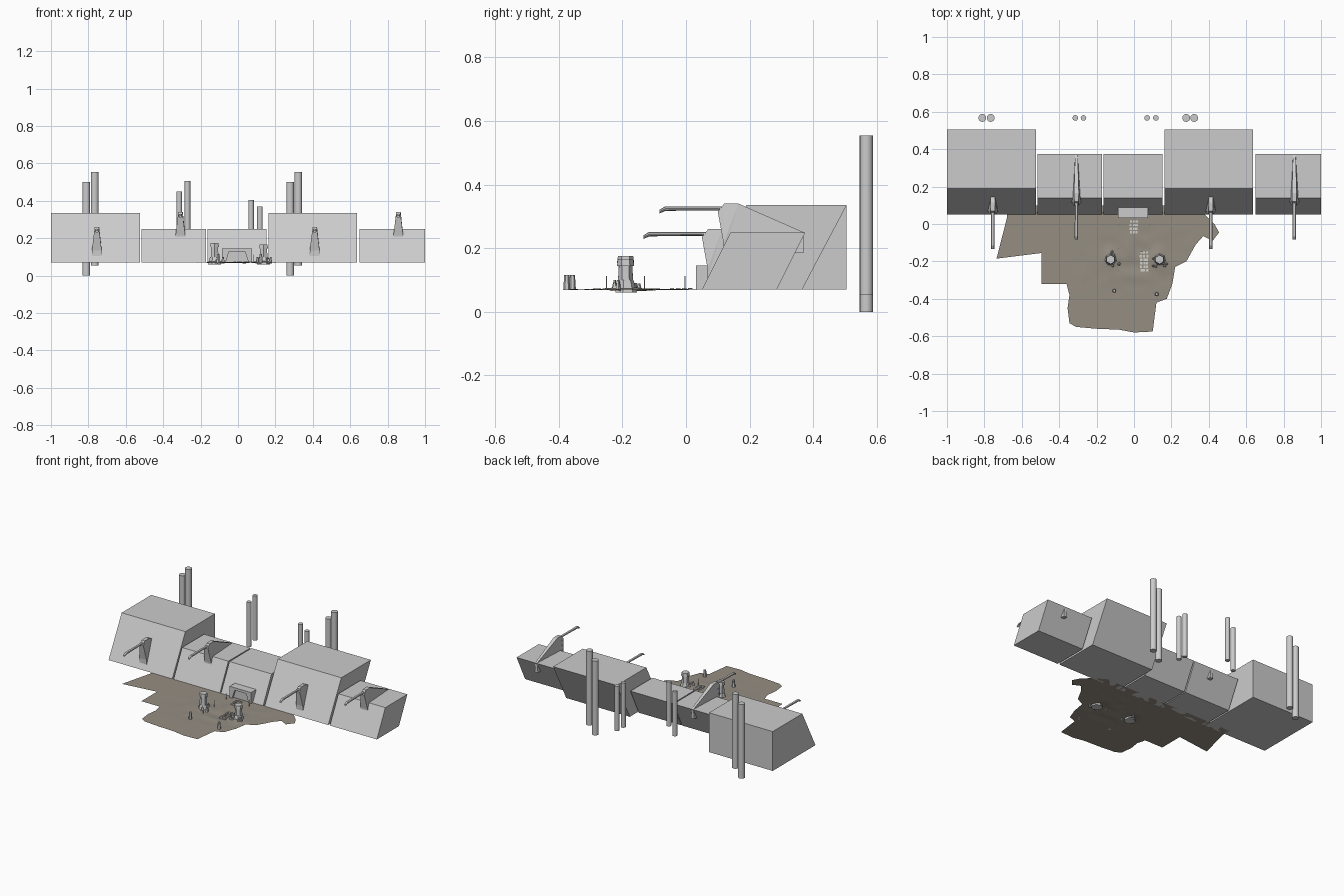
import bpy, bmesh, math, random
from mathutils import Vector, noise

if "Cube" in bpy.data.objects:
    bpy.data.objects.remove(bpy.data.objects["Cube"])

random.seed(4)
BASE = 0.07


def make(name, bm, mat=None):
    bmesh.ops.recalc_face_normals(bm, faces=bm.faces)
    me = bpy.data.meshes.new(name)
    bm.to_mesh(me)
    bm.free()
    ob = bpy.data.objects.new(name, me)
    bpy.context.collection.objects.link(ob)
    if mat:
        me.materials.append(mat)
    return ob


def colour(name, rgb):
    m = bpy.data.materials.new(name)
    m.diffuse_color = (*rgb, 1)
    m.use_nodes = True
    m.node_tree.nodes["Principled BSDF"].inputs["Base Color"].default_value = m.diffuse_color
    return m


def side_profile(name, pts, x, mat=None):
    """Closed (y, z, half width) outline, mirrored about x."""
    bm = bmesh.new()
    left = [bm.verts.new((x - w, y, z)) for y, z, w in pts]
    right = [bm.verts.new((x + w, y, z)) for y, z, w in pts]
    caps = [bm.faces.new(left), bm.faces.new(right)]
    n = len(pts)
    for i in range(n):
        j = (i + 1) % n
        bm.faces.new((left[i], left[j], right[j], right[i]))
    bmesh.ops.triangulate(bm, faces=caps)
    return make(name, bm, mat)


def cylinder(name, x, y, z0, z1, r0, r1=None, sides=16, smooth=True):
    bm = bmesh.new()
    bmesh.ops.create_cone(bm, cap_ends=True, segments=sides, radius1=r0,
                          radius2=r0 if r1 is None else r1, depth=z1 - z0)
    bmesh.ops.translate(bm, verts=bm.verts, vec=(x, y, (z0 + z1) / 2))
    for f in bm.faces:
        f.smooth = smooth and len(f.verts) == 4
    return make(name, bm)


# Five slanted bunker blocks: x range, height, depth, front lean, back lean
BIG, SMALL = (0.335, 0.315, 0.14), (0.25, 0.235, 0.09)
for name, x0, x1, (top, depth, lean), straight in (
        ("bunker_far_left", -1.0, -0.525, BIG, True),
        ("bunker_left", -0.515, -0.17, SMALL, False),
        ("bunker_centre", -0.162, 0.152, SMALL, False),
        ("bunker_right", 0.163, 0.637, BIG, False),
        ("bunker_far_right", 0.65, 1.0, SMALL, False)):
    w = (x1 - x0) / 2
    back = 0.05 + depth + lean
    side_profile(name, [(0.05, BASE, w), (0.05 + lean, top, w), (back, top, w),
                        (back if straight else 0.05 + depth, BASE, w)], (x0 + x1) / 2)

# Gun turrets, the low ones set into the tall bunkers
for i, (x, dy, dz) in enumerate(((-0.755, -0.05, -0.08), (-0.308, 0, 0),
                                 (0.41, -0.05, -0.08), (0.857, 0, 0))):
    shell = [(0.118, 0.185, 0.027), (0.118, 0.215, 0.026), (0.10, 0.315, 0.014),
             (0.12, 0.34, 0.011), (0.165, 0.34, 0.013), (0.37, 0.25, 0.007),
             (0.37, 0.185, 0.012)]
    side_profile(f"turret_{i}", [(y + dy, z + dz, w) for y, z, w in shell], x)
    # Barrel with drooping muzzle, eight sided
    bm = bmesh.new()
    rings = []
    for y, z, r in ((-0.083, 0.315, 0.006), (-0.066, 0.324, 0.007), (0.04, 0.325, 0.006),
                    (0.10, 0.325, 0.006), (0.125, 0.322, 0.009)):
        rings.append([bm.verts.new((x + 1.4 * r * math.cos(a * math.pi / 4), y + dy,
                                    z + dz + r * math.sin(a * math.pi / 4))) for a in range(8)])
    for a, b in zip(rings, rings[1:]):
        for k in range(8):
            bm.faces.new((a[k], a[(k + 1) % 8], b[(k + 1) % 8], b[k]))
    bm.faces.new(rings[0])
    bm.faces.new(rings[-1])
    make(f"barrel_{i}", bm)

# Chimney pipes in pairs behind the bunkers
for i, (x, top, length, r) in enumerate((
        (-0.811, 0.50, 0.5, 0.021), (-0.766, 0.555, 0.5, 0.021),
        (-0.314, 0.45, 0.3, 0.015), (-0.27, 0.505, 0.3, 0.015),
        (0.07, 0.405, 0.3, 0.015), (0.117, 0.37, 0.3, 0.015),
        (0.279, 0.50, 0.5, 0.021), (0.322, 0.555, 0.5, 0.021))):
    cylinder(f"chimney_{i}", x, 0.567, top - length, top, r)

# Uneven ground sheet
outline = [(-0.68, 0.10), (-0.68, 0.03), (-0.735, -0.185), (-0.495, -0.155), (-0.495, -0.322),
           (-0.36, -0.322), (-0.345, -0.38), (-0.355, -0.45), (-0.345, -0.53), (-0.31, -0.55),
           (-0.2, -0.56), (-0.08, -0.565), (0.0, -0.58), (0.1, -0.575), (0.12, -0.42),
           (0.175, -0.40), (0.205, -0.32), (0.22, -0.23), (0.28, -0.2), (0.33, -0.11),
           (0.37, -0.065), (0.42, -0.09), (0.455, -0.045), (0.43, 0.0), (0.38, 0.05), (0.30, 0.10)]
bm = bmesh.new()
bm.faces.new([bm.verts.new((x, y, BASE)) for x, y in outline])
for axis in (0, 1):
    for k in range(-38, 24):
        p = Vector((0, 0, 0))
        p[axis] = k * 0.02
        n = Vector((0, 0, 0))
        n[axis] = 1
        bmesh.ops.bisect_plane(bm, geom=bm.verts[:] + bm.edges[:] + bm.faces[:],
                               plane_co=p, plane_no=n)
for v in bm.verts:
    x, y = v.co.x, v.co.y
    rough = math.exp(-((x - 0.03) / 0.25) ** 2 - ((y + 0.18) / 0.16) ** 2)
    v.co.z += 0.008 * rough * noise.noise(Vector((x * 16, y * 16, 0)))
    for cx in (-0.12, 0.13):
        v.co.z += 0.012 * math.exp(-((x - cx) ** 2 + (y + 0.19) ** 2) / 0.0016)
for f in bm.faces:
    f.smooth = True
make("ground", bm, colour("earth", (0.30, 0.27, 0.225)))

# Two stone towers with flared feet and caps, and rubble around them
for side, x, top in (("left", -0.125, 0.175), ("right", 0.137, 0.166)):
    cylinder(f"tower_foot_{side}", x, -0.19, 0.06, 0.10, 0.036, 0.025, 7, False)
    cylinder(f"tower_shaft_{side}", x, -0.19, 0.09, top - 0.02, 0.024, 0.021, 6, False)
    cylinder(f"tower_cap_{side}", x, -0.19, top - 0.022, top, 0.027, 0.024, 6, False)
    for k in range(7):
        a = random.uniform(0, 2 * math.pi)
        r = random.uniform(0.03, 0.055)
        h = random.uniform(0.012, 0.03)
        cylinder(f"rubble_{side}_{k}", x + r * math.cos(a), -0.19 + r * math.sin(a),
                 0.066, 0.072 + h, 0.009, 0.004, 5, False)

# Small marker stones in front
for side, x, y in (("left", -0.105, -0.357), ("right", 0.122, -0.375)):
    cylinder(f"marker_{side}", x, y, 0.068, 0.115, 0.011, 0.008, 6, False)

# Thin path posts
for i, y in enumerate((-0.25, -0.13, -0.003)):
    for s in (-1, 1):
        cylinder(f"path_post_{i}_{'left' if s < 0 else 'right'}", s * 0.085, y,
                 0.068, 0.113, 0.0018, None, 6, False)

# Pale paving stones leading to the gate
pale = colour("pale_stone", (0.65, 0.64, 0.60))
bm = bmesh.new()
for cx, cy, rows in ((0.0, -0.015, 4), (0.055, -0.2, 6)):
    for r in range(rows):
        for c in (-1, 0, 1):
            b = bmesh.ops.create_cube(bm, size=1)["verts"]
            bmesh.ops.scale(bm, verts=b, vec=(0.012, 0.013, 0.004))
            bmesh.ops.translate(bm, verts=b, vec=(
                cx + c * 0.016 + random.uniform(-.003, .003),
                cy + (r - rows / 2 + 0.5) * 0.019, 0.073))
make("paving_stones", bm, pale)

# Gate housing with a recessed trapezoid doorway
bm = bmesh.new()
outer = [(-0.085, BASE), (-0.085, 0.145), (0.075, 0.145), (0.075, BASE)]
inner = [(-0.066, BASE), (-0.048, 0.128), (0.038, 0.128), (0.056, BASE)]
f_out, b_out = ([bm.verts.new((x, y, z)) for x, z in outer] for y in (0.032, 0.088))
f_in, b_in = ([bm.verts.new((x, y, z)) for x, z in inner] for y in (0.032, 0.046))
for i in range(3):
    bm.faces.new((f_out[i], f_out[i + 1], f_in[i + 1], f_in[i]))
    bm.faces.new((f_out[i], f_out[i + 1], b_out[i + 1], b_out[i]))
    bm.faces.new((f_in[i], f_in[i + 1], b_in[i + 1], b_in[i]))
bm.faces.new(b_in)
bm.faces.new(b_out)
make("gate", bm)
